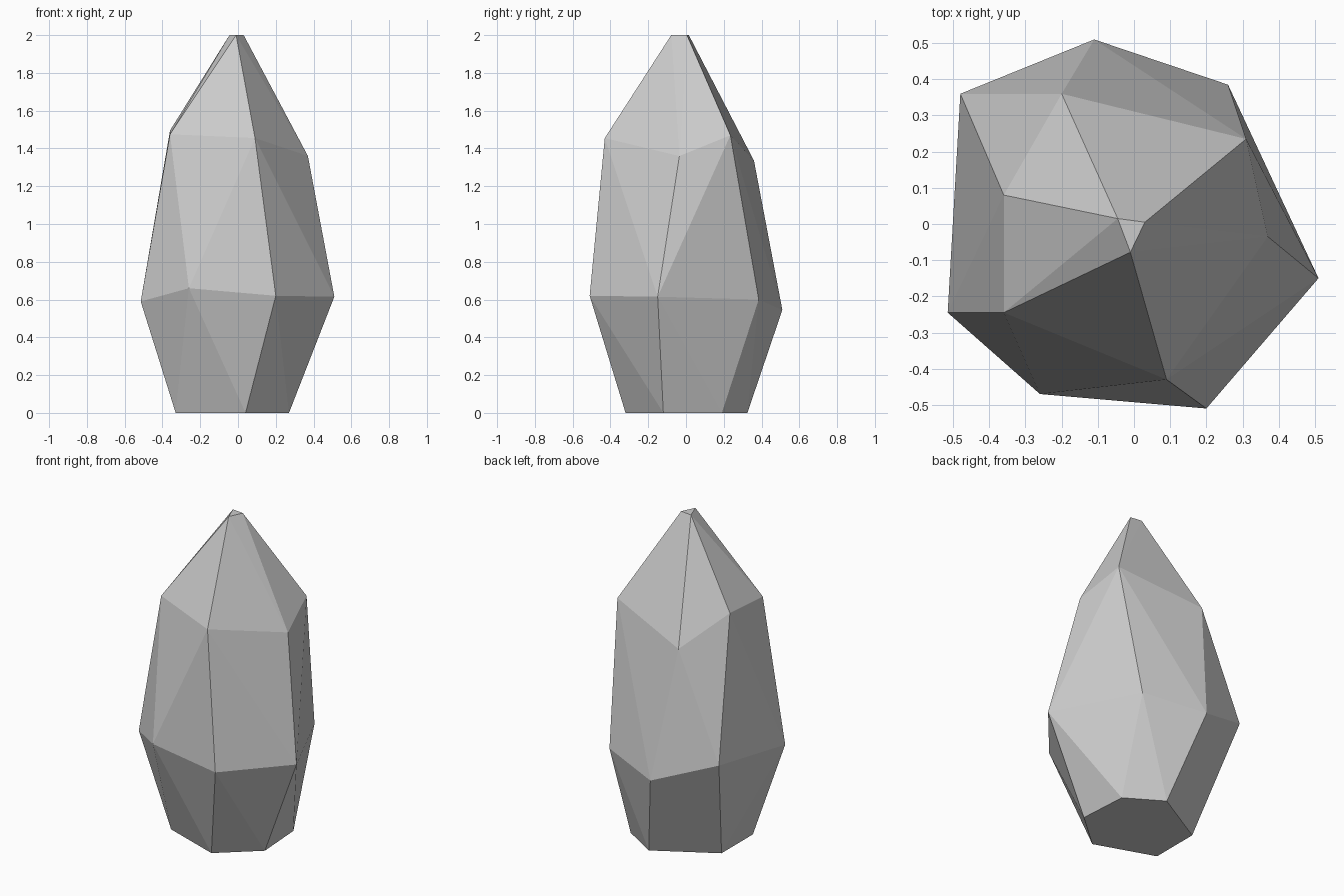
import bpy
import bmesh

cube = bpy.data.objects.get("Cube")
if cube:
    bpy.data.objects.remove(cube, do_unlink=True)

# Single grey stone colour
stone = bpy.data.materials.new("stone_grey")
stone.use_nodes = True
grey = (0.6, 0.6, 0.6, 1.0)
stone.diffuse_color = grey
stone.node_tree.nodes["Principled BSDF"].inputs["Base Color"].default_value = grey

# Irregular rings of corners, from the base up to the tip
base = [(0.04, -0.32, 0), (0.27, -0.12, 0), (0.25, 0.19, 0),
        (0.03, 0.325, 0), (-0.33, 0.12, 0), (-0.33, -0.19, 0)]
belly = [(0.2, -0.51, 0.62), (0.51, -0.15, 0.615), (0.26, 0.385, 0.6),
         (-0.11, 0.51, 0.545), (-0.48, 0.36, 0.68),
         (-0.515, -0.245, 0.59), (-0.26, -0.47, 0.66)]
shoulder = [(0.09, -0.43, 1.455), (0.37, -0.035, 1.36), (0.31, 0.235, 1.47),
            (-0.2, 0.36, 1.335), (-0.36, 0.08, 1.495), (-0.36, -0.245, 1.475)]
tip = [(-0.01, -0.078, 2), (0.03, 0.005, 2), (-0.045, 0.015, 2)]

# Wrap the corners in a faceted convex skin
bm = bmesh.new()
for ring in (base, belly, shoulder, tip):
    for corner in ring:
        bm.verts.new(corner)
bmesh.ops.convex_hull(bm, input=bm.verts)
bmesh.ops.recalc_face_normals(bm, faces=bm.faces)
for face in bm.faces:
    face.smooth = False

mesh = bpy.data.meshes.new("pointed_stone")
bm.to_mesh(mesh)
bm.free()
mesh.materials.append(stone)
pointed_stone = bpy.data.objects.new("pointed_stone", mesh)
bpy.context.collection.objects.link(pointed_stone)
